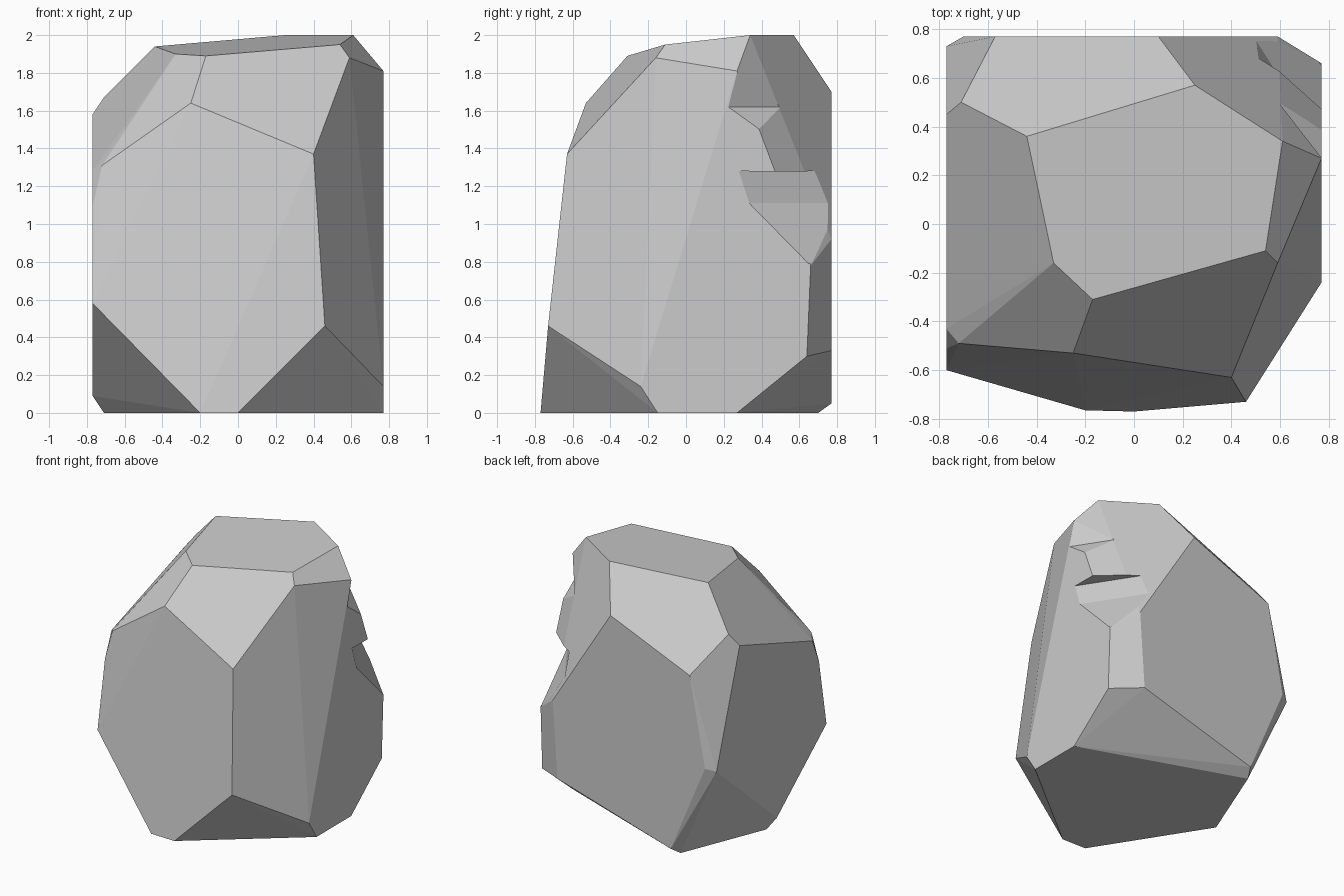
import bpy, bmesh, math
from mathutils import Vector

if "Cube" in bpy.data.objects:
    bpy.data.objects.remove(bpy.data.objects["Cube"])


def make_object(name, bm):
    bmesh.ops.recalc_face_normals(bm, faces=bm.faces)
    mesh = bpy.data.meshes.new(name)
    bm.to_mesh(mesh)
    bm.free()
    obj = bpy.data.objects.new(name, mesh)
    bpy.context.collection.objects.link(obj)
    return obj


# Corner points of the chiselled boulder, by level
base = [(0, -.77, 0), (.77, -.15, 0), (.77, .27, 0),
        (-.445, .70, 0), (-.71, .04, 0), (-.2, -.765, 0)]
lower = [(.77, -.24, .14), (.77, .64, .30), (.55, .77, .33), (-.41, .77, .05),
         (-.77, 0, .09), (-.77, -.60, .58), (.46, -.73, .46)]
middle = [(.77, .66, .78), (.59, .77, .92), (-.70, .77, .74), (-.77, .73, .72),
          (-.77, -.51, 1.09), (-.77, -.43, 1.28), (-.72, -.49, 1.31),
          (.40, -.63, 1.37), (-.57, .77, 1.42)]
upper = [(-.77, .45, 1.58), (-.71, .50, 1.67), (-.25, -.53, 1.64),
         (.10, .77, 1.70), (.77, .27, 1.81), (.59, -.16, 1.88)]
crown = [(-.44, .36, 1.94), (-.33, -.16, 1.90), (-.17, -.31, 1.89),
         (.54, -.11, 1.95), (.61, .34, 2.0), (.25, .57, 2.0)]

bm = bmesh.new()
for p in base + lower + middle + upper + crown:
    bm.verts.new(p)
hull = bmesh.ops.convex_hull(bm, input=bm.verts[:])
loose = [v for v in bm.verts if not v.link_faces]
bmesh.ops.delete(bm, geom=loose, context='VERTS')
bmesh.ops.dissolve_limit(bm, angle_limit=math.radians(2),
                         verts=bm.verts[:], edges=bm.edges[:])
rock = make_object("boulder", bm)


# Chips broken out of the back right edge: profile of (distance outward, height)
def chip(profile):
    out = Vector((.84, .54, 0))
    side = Vector((-.54, .84, 0))
    bm = bmesh.new()
    verts = [bm.verts.new(out * d + Vector((0, 0, z)) - side) for d, z in profile]
    face = bm.faces.new(verts)
    ext = bmesh.ops.extrude_face_region(bm, geom=[face])
    moved = [g for g in ext["geom"] if isinstance(g, bmesh.types.BMVert)]
    bmesh.ops.translate(bm, vec=side * 2, verts=moved)
    cutter = make_object("chip_cutter", bm)
    cutter.hide_render = True
    mod = rock.modifiers.new("chip", 'BOOLEAN')
    mod.operation = 'DIFFERENCE'
    mod.solver = 'EXACT'
    mod.object = cutter
    bpy.context.view_layer.objects.active = rock
    bpy.ops.object.modifier_apply(modifier=mod.name)
    bpy.data.objects.remove(cutter)


chip([(.795, 1.80), (.77, 1.62), (.86, 1.5), (1.2, 1.5), (1.2, 1.80)])
chip([(1.2, 1.27), (.80, 1.28), (.83, 1.11), (1.0, .79), (1.2, .79)])
